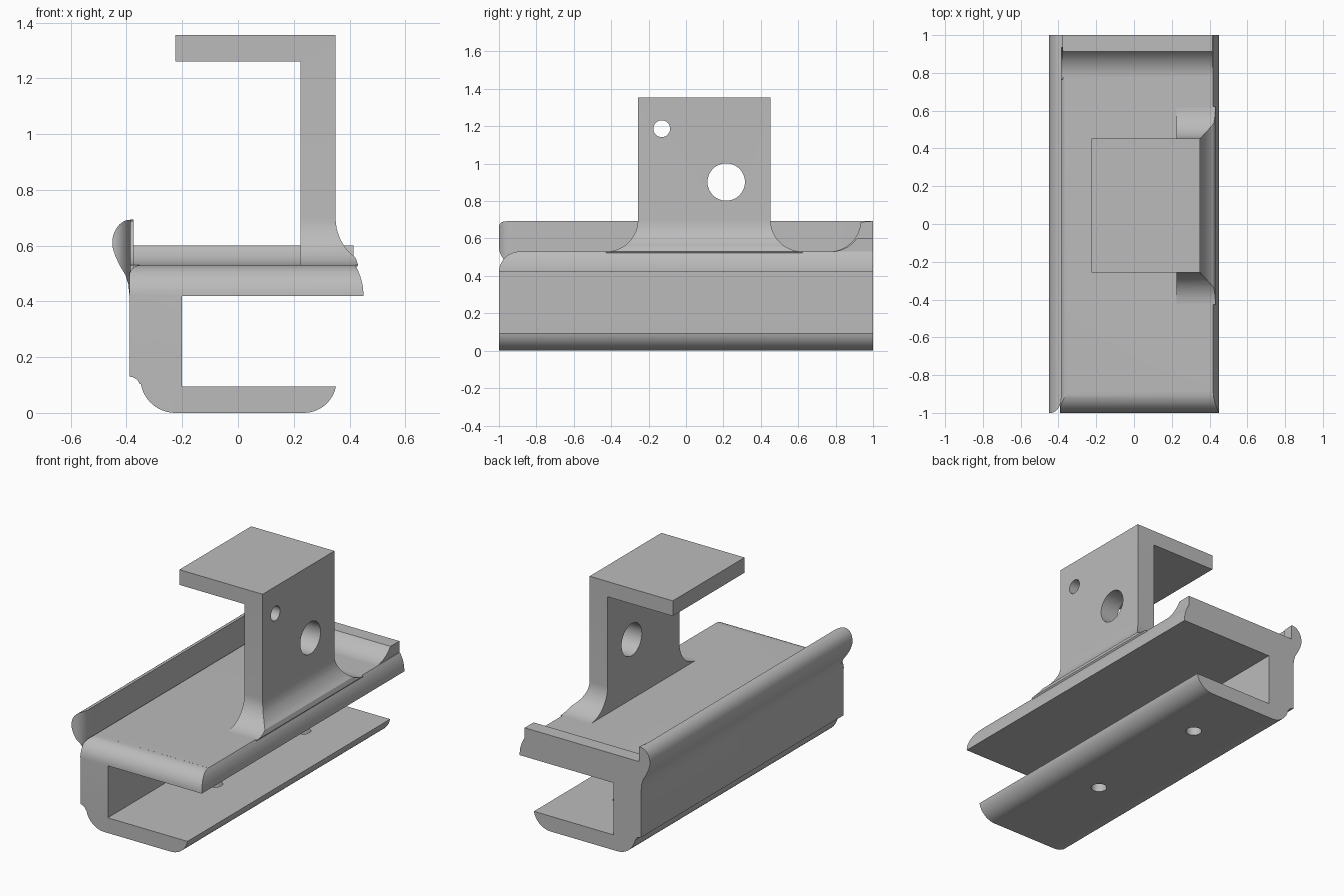
import bpy, bmesh
from math import cos, sin, radians

cube = bpy.data.objects.get("Cube")
if cube:
    bpy.data.objects.remove(cube)

grey = bpy.data.materials.new("plain grey")
grey.use_nodes = True
grey.diffuse_color = (0.5, 0.5, 0.5, 1)
grey.node_tree.nodes["Principled BSDF"].inputs["Base Color"].default_value = (0.5, 0.5, 0.5, 1)


def arc(cx, cy, rx, ry, start, end, n=12):
    """Points of an elliptical arc, angles in degrees."""
    angles = [radians(start + (end - start) * i / n) for i in range(n + 1)]
    return [(cx + rx * cos(a), cy + ry * sin(a)) for a in angles]


def prism(name, points, axis, lo, hi):
    """Extrude a closed 2D outline along one axis."""
    place = {"X": lambda p, d: (d, p[0], p[1]),
             "Y": lambda p, d: (p[0], d, p[1]),
             "Z": lambda p, d: (p[0], p[1], d)}[axis]
    bm = bmesh.new()
    ends = [[bm.verts.new(place(p, d)) for p in points] for d in (lo, hi)]
    bm.faces.new(ends[0])
    bm.faces.new(ends[1])
    for i in range(len(points)):
        j = (i + 1) % len(points)
        bm.faces.new((ends[0][i], ends[0][j], ends[1][j], ends[1][i]))
    bmesh.ops.recalc_face_normals(bm, faces=bm.faces)
    mesh = bpy.data.meshes.new(name)
    bm.to_mesh(mesh)
    bm.free()
    mesh.materials.append(grey)
    obj = bpy.data.objects.new(name, mesh)
    bpy.context.collection.objects.link(obj)
    return obj


def activate(obj):
    bpy.ops.object.select_all(action="DESELECT")
    obj.select_set(True)
    bpy.context.view_layer.objects.active = obj


def combine(obj, tool, operation="DIFFERENCE"):
    """Apply a boolean and discard its tool."""
    activate(obj)
    mod = obj.modifiers.new("boolean", "BOOLEAN")
    mod.operation = operation
    mod.solver = "EXACT"
    mod.object = tool
    bpy.ops.object.modifier_apply(modifier=mod.name)
    bpy.data.objects.remove(tool)


def drill(obj, a, b, radius, axis, lo, hi):
    combine(obj, prism("drill", arc(a, b, radius, radius, 0, 352.5, 47), axis, lo, hi))


# Channel: C-shaped section with a rounded front top edge and two screw holes
nose = arc(0.33, 0.42, 0.12, 0.165, 0, 42, 8)
channel = prism("channel",
                [(-0.2, 0.095), (-0.2, 0.42)] + nose
                + arc(-0.35, 0.49, 0.04, 0.04, 90, 180, 6)
                + [(-0.39, 0.13)]
                + arc(-0.39, 0.09, 0.04, 0.04, 80, 20, 6)
                + arc(-0.225, 0.125, 0.125, 0.125, 190, 270)
                + arc(0.235, 0.115, 0.118, 0.115, 270, 350),
                "Y", -1, 1)
combine(channel, prism("edge cutter",
                       arc(-0.89, 0.42, 0.11, 0.11, 180, 90) + [(-0.89, 0.6), (-1.1, 0.6), (-1.1, 0.42)],
                       "X", -0.6, 0.6))
for y in (-0.28, 0.59):
    drill(channel, 0.035, y, 0.046, "Z", -0.1, 0.2)

# Lip: rolled rail along the closed side, its front end rounded inward
lip = prism("lip",
            [(-0.385, 0.42), (-0.39, 0.42), (-0.393, 0.46), (-0.404, 0.495), (-0.425, 0.53), (-0.441, 0.565)]
            + arc(-0.385, 0.61, 0.066, 0.083, 195, 90),
            "Y", -1, 1)
combine(lip, prism("end cutter",
                   arc(-0.445, -0.92, 0.06, 0.081, -90, 0) + [(-0.3, -0.92), (-0.3, -1.1), (-0.445, -1.1)],
                   "Z", 0.43, 0.8))

# Back stop: low ridge with a concave fillet, and a thin pad against the lip
ridge = prism("back_ridge",
              arc(0.775, 0.7, 0.17, 0.17, 270, 324) + [(0.92, 0.6), (1, 0.6), (1, 0.5), (0.775, 0.5)],
              "X", -0.38, 0.415)
pad = prism("lip_pad",
            arc(0.765, 0.7, 0.17, 0.17, 270, 356) + [(1, 0.693), (1, 0.5), (0.765, 0.5)],
            "X", -0.387, -0.375)

# Bracket: upright with shelf, flared at the foot in both directions
bracket = prism("bracket",
                [(-0.225, 1.26), (-0.225, 1.355), (0.35, 1.355)]
                + arc(0.53, 0.7, 0.18, 0.18, 180, 233, 10)
                + [(0.431, 0.53), (0.42, 0.515), (0.225, 0.515), (0.225, 1.26)],
                "Y", -0.7, 0.8)
outline = ([(-0.257, 1.5)] + arc(-0.427, 0.7, 0.17, 0.17, 0, -90)
           + [(-0.427, 0.4), (0.622, 0.4)]
           + arc(0.622, 0.7, 0.17, 0.17, 270, 180) + [(0.452, 1.5)])
combine(bracket, prism("side outline", outline, "X", -0.5, 0.7), "INTERSECT")
drill(bracket, -0.13, 1.187, 0.045, "X", 0, 0.6)
drill(bracket, 0.215, 0.902, 0.1, "X", 0, 0.6)

# Smooth the curves, keep the corners sharp
for part in (channel, lip, ridge, pad, bracket):
    activate(part)
    bpy.ops.object.shade_smooth_by_angle(angle=radians(25))
